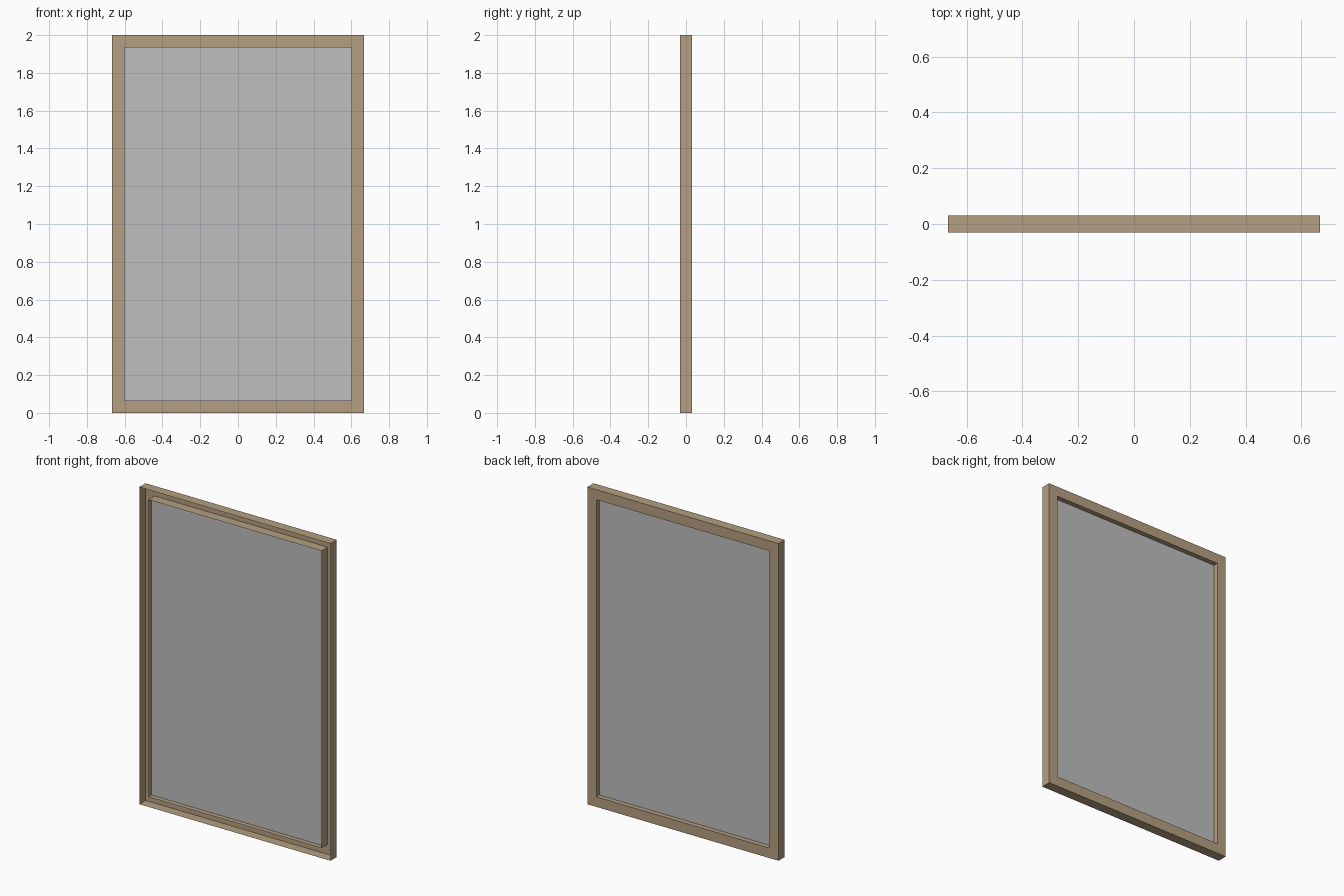
import bpy, bmesh

if "Cube" in bpy.data.objects:
    bpy.data.objects.remove(bpy.data.objects["Cube"])

W, H, D, B = 0.667, 2.0, 0.031, 0.063   # half width, height, half depth, border


def material(name, rgb):
    m = bpy.data.materials.new(name)
    m.diffuse_color = (*rgb, 1)
    m.use_nodes = True
    m.node_tree.nodes["Principled BSDF"].inputs["Base Color"].default_value = m.diffuse_color
    return m


def finish(bm, name, mat):
    me = bpy.data.meshes.new(name)
    bm.to_mesh(me)
    bm.free()
    me.materials.append(mat)
    ob = bpy.data.objects.new(name, me)
    bpy.context.collection.objects.link(ob)
    return ob


def loop(bm, inset, y):
    """Rectangle of verts, inset from the outer edge, at depth y."""
    x, lo, hi = W - inset, inset, H - inset
    return [bm.verts.new(p) for p in ((-x, y, lo), (x, y, lo), (x, y, hi), (-x, y, hi))]


wood = material("tan wood", (0.46, 0.35, 0.22))
glass = material("grey glass", (0.52, 0.52, 0.52))

# Frame: sheet channel, open at the front, closed at the back
bm = bmesh.new()
rings = [loop(bm, i, y) for i, y in ((0, -D), (0, D), (B, D), (B, 0), (B, -D))]
for a, b in zip(rings, rings[1:]):
    for i in range(4):
        j = (i + 1) % 4
        bm.faces.new((a[i], a[j], b[j], b[i]))
finish(bm, "window_frame", wood)

# Pane: single sheet at mid depth
bm = bmesh.new()
bm.faces.new(loop(bm, B, 0))
finish(bm, "window_pane", glass)
